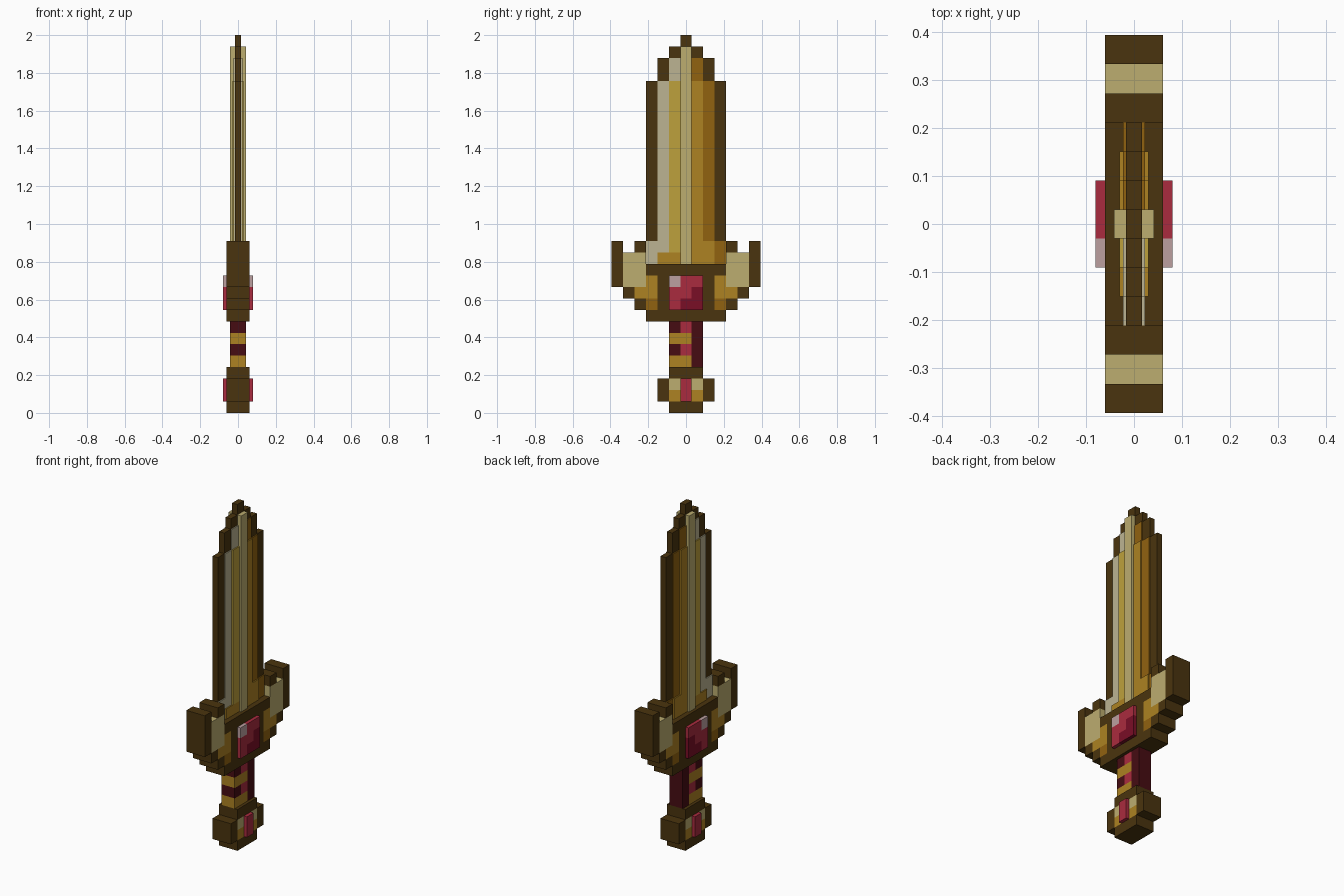
import bpy, bmesh

if "Cube" in bpy.data.objects:
    bpy.data.objects.remove(bpy.data.objects["Cube"])

U = 2 / 33  # one grid cell


def lin(v):
    v /= 255
    return v / 12.92 if v <= 0.04045 else ((v + 0.055) / 1.055) ** 2.4


PALETTE = {
    "dark_bronze": (74, 52, 14), "pale_gold": (188, 173, 112),
    "silver_gold": (188, 180, 146), "yellow_gold": (190, 161, 60),
    "ochre": (173, 130, 34), "brown_gold": (145, 98, 16),
    "crimson": (170, 43, 62), "deep_red": (122, 14, 38),
    "pale_pink": (188, 160, 160), "grip_maroon": (70, 12, 18),
}
MATS = {}
for key, rgb in PALETTE.items():
    MATS[key] = bpy.data.materials.new(key)
    MATS[key].diffuse_color = (*[lin(c) for c in rgb], 1)


def part(name, half, boxes):
    """Boxes are (first col, last col, first row, last row, colour) at one half thickness."""
    bm = bmesh.new()
    used = []
    for c0, c1, r0, r1, colour in boxes:
        if colour not in used:
            used.append(colour)
        y0, y1, z0, z1 = (c0 - .5) * U, (c1 + .5) * U, r0 * U, (r1 + 1) * U
        verts = bmesh.ops.create_cube(bm, size=1)["verts"]
        for v in verts:
            v.co.x *= 2 * half
            v.co.y = (y0 + y1) / 2 + v.co.y * (y1 - y0)
            v.co.z = (z0 + z1) / 2 + v.co.z * (z1 - z0)
        for f in {f for v in verts for f in v.link_faces}:
            f.material_index = used.index(colour)
    me = bpy.data.meshes.new(name)
    bm.to_mesh(me)
    bm.free()
    for colour in used:
        me.materials.append(MATS[colour])
    ob = bpy.data.objects.new(name, me)
    bpy.context.collection.objects.link(ob)


def both(boxes):
    """Add the mirror image of each box across the centre column."""
    return boxes + [(-c1, -c0, r0, r1, m) for c0, c1, r0, r1, m in boxes]


D, P, S, Y, O, B = ("dark_bronze", "pale_gold", "silver_gold",
                    "yellow_gold", "ochre", "brown_gold")
R, M, K, G = "crimson", "deep_red", "pale_pink", "grip_maroon"

# blade, thinnest at the rim and thickest along the ridge
part("blade_rim", 0.017, [(0, 0, 32, 32, D)] + both([
    (1, 1, 31, 31, D), (2, 2, 29, 30, D), (3, 3, 15, 28, D)]))
part("blade_bevel", 0.023, [
    (-3, -3, 13, 14, S), (-2, -2, 14, 28, S), (-1, -1, 29, 30, S),
    (3, 3, 13, 14, B), (2, 2, 15, 28, B), (1, 1, 29, 30, B)])
part("blade_face", 0.03, [
    (-2, -2, 13, 13, O), (-1, -1, 13, 13, O), (-1, -1, 14, 28, Y),
    (1, 1, 13, 28, O), (2, 2, 13, 14, O)])
part("blade_ridge", 0.042, [(0, 0, 13, 31, P)])

# guard with stepped wings
part("guard_frame", 0.06, [(-3, 3, 12, 12, D), (-3, 3, 8, 8, D)] + both([
    (2, 2, 9, 11, D), (4, 4, 9, 9, D), (5, 5, 10, 10, D),
    (6, 6, 11, 14, D), (4, 4, 14, 14, D)]))
part("guard_wings", 0.06, both([
    (5, 5, 11, 13, P), (4, 4, 11, 13, P), (4, 4, 10, 10, O),
    (3, 3, 10, 11, O), (3, 3, 9, 9, B)]))
part("guard_gem", 0.08, [
    (-1, -1, 11, 11, K), (-1, -1, 9, 10, R), (0, 0, 10, 11, R),
    (1, 1, 11, 11, R), (0, 0, 9, 9, M), (1, 1, 9, 10, M)])

# wrapped grip
grip = [(1, 1, 4, 7, G)]
for row in (4, 6):
    grip += [(-1, 0, row, row, O), (-1, -1, row + 1, row + 1, G),
             (0, 0, row + 1, row + 1, R)]
part("grip", 0.042, grip)

# pommel
part("pommel_frame", 0.06, [(-1, 1, 0, 0, D), (-1, 1, 3, 3, D)] + both([
    (2, 2, 1, 2, D)]))
part("pommel_inlay", 0.06, both([(1, 1, 2, 2, P), (1, 1, 1, 1, O)]))
part("pommel_gem", 0.08, [(0, 0, 1, 2, R)])

for m in bpy.data.materials:
    if m.users and not m.is_grease_pencil:
        m.use_nodes = True
        m.node_tree.nodes["Principled BSDF"].inputs["Base Color"].default_value = m.diffuse_color
